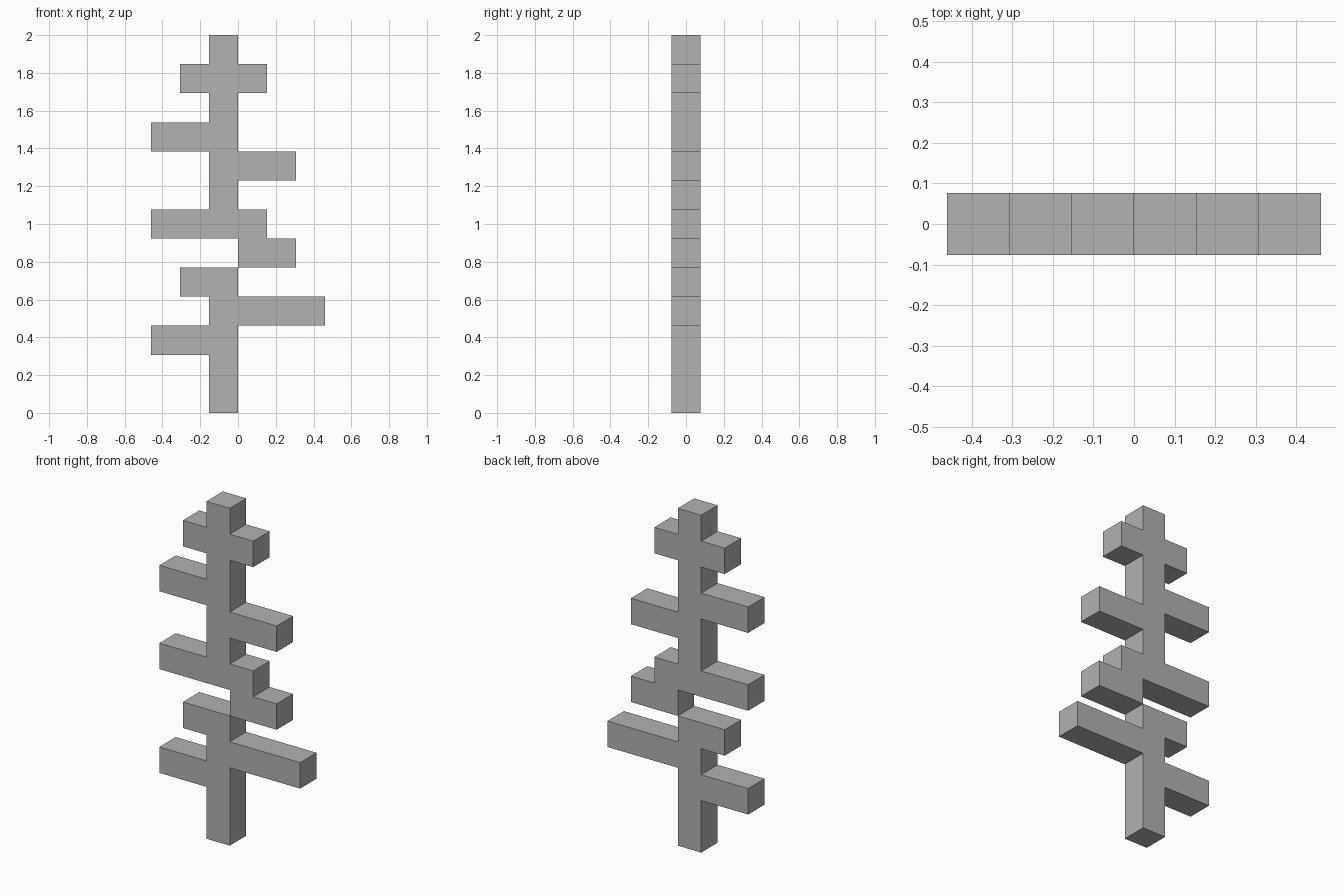
import bpy
import bmesh

cube = bpy.data.objects.get("Cube")
if cube:
    bpy.data.objects.remove(cube, do_unlink=True)

U = 2 / 13  # block size: the model is 13 blocks tall

grey = bpy.data.materials.new("plain_grey")
COLOUR = (0.445, 0.445, 0.445, 1)
grey.diffuse_color = COLOUR
grey.use_nodes = True
grey.node_tree.nodes["Principled BSDF"].inputs["Base Color"].default_value = COLOUR


def branched_trunk(name, base, rows):
    """Extrude the stepped outline of stacked rows, each (left end, right end) in blocks."""
    right, left = [], []
    for i, (x0, x1) in enumerate(rows):
        for z in (base + i, base + i + 1):
            right.append((x1, z))
            left.append((x0, z))
    outline = right + left[::-1]
    # Drop repeated points where neighbouring rows share an end
    outline = [p for i, p in enumerate(outline) if p != outline[i - 1]]
    # Drop points lying along a straight vertical run
    n = len(outline)
    outline = [p for i, p in enumerate(outline)
               if not (outline[i - 1][0] == p[0] == outline[(i + 1) % n][0])]

    bm = bmesh.new()
    front = bm.faces.new([bm.verts.new((x * U, -U / 2, z * U)) for x, z in outline])
    result = bmesh.ops.extrude_face_region(bm, geom=[front], use_keep_orig=True)
    back = [v for v in result["geom"] if isinstance(v, bmesh.types.BMVert)]
    bmesh.ops.translate(bm, verts=back, vec=(0, U, 0))
    bmesh.ops.recalc_face_normals(bm, faces=bm.faces)
    mesh = bpy.data.meshes.new(name)
    bm.to_mesh(mesh)
    bm.free()
    mesh.materials.append(grey)
    obj = bpy.data.objects.new(name, mesh)
    bpy.context.scene.collection.objects.link(obj)
    return obj


TRUNK = (-1, 0)

# Lower trunk with three branches
branched_trunk("lower_trunk", 0, [TRUNK, TRUNK, (-3, 0), (-1, 3), (-2, 0)])

# Upper trunk, starting from the offset block that meets the lower trunk at an edge
branched_trunk("upper_trunk", 5, [(0, 2), (-3, 1), TRUNK, (-1, 2), (-3, 0),
                                  TRUNK, (-2, 1), TRUNK])
